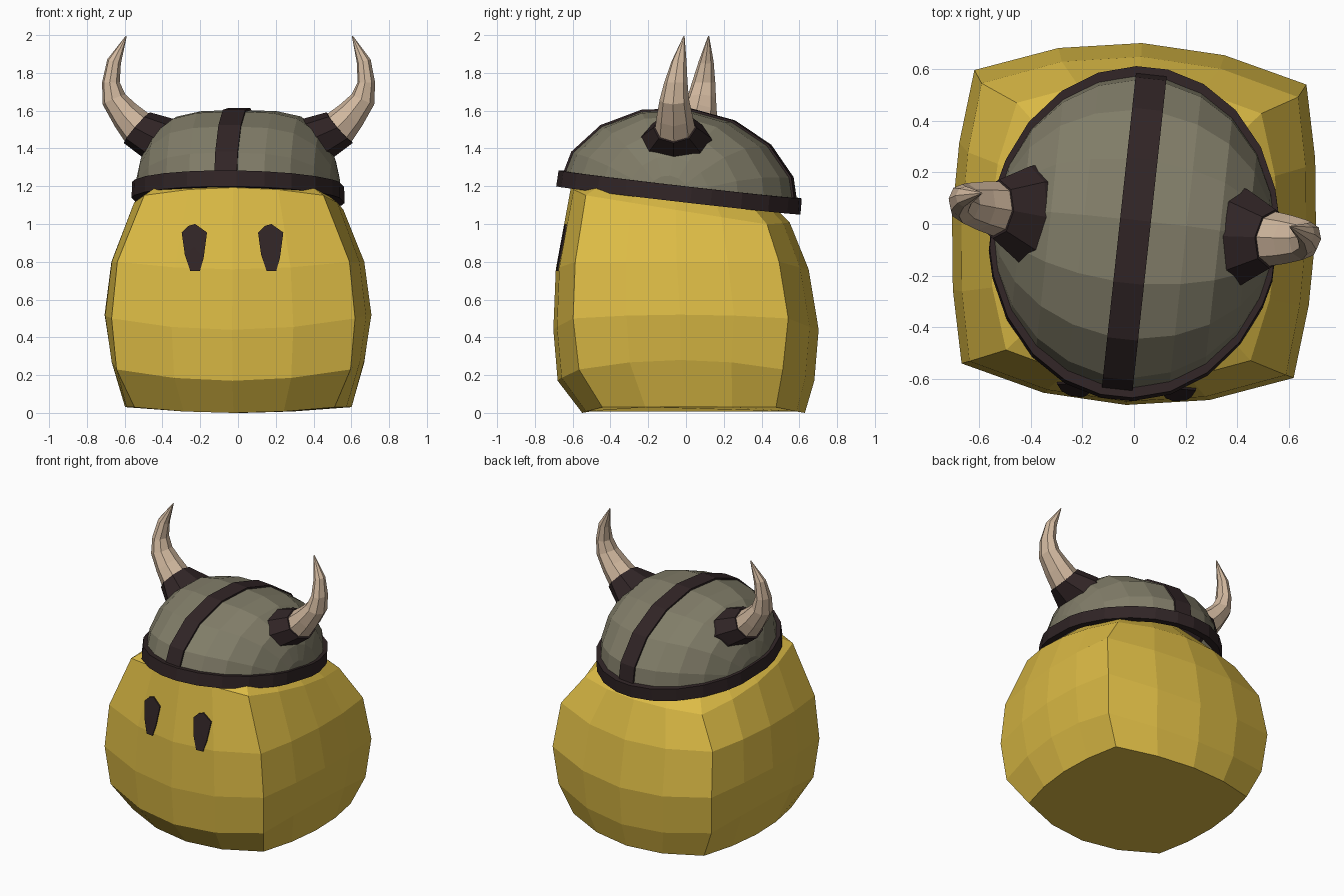
import bpy, bmesh, math
from mathutils import Vector, Matrix
from mathutils.bvhtree import BVHTree

if "Cube" in bpy.data.objects:
    bpy.data.objects.remove(bpy.data.objects["Cube"])


def material(name, rgb):
    m = bpy.data.materials.new(name)
    m.diffuse_color = (*rgb, 1)
    m.use_nodes = True
    m.node_tree.nodes["Principled BSDF"].inputs["Base Color"].default_value = m.diffuse_color
    return m


YELLOW = material("warm yellow", (0.72, 0.50, 0.06))
STEEL = material("grey green metal", (0.22, 0.205, 0.14))
DARK = material("dark brown", (0.03, 0.018, 0.019))
BONE = material("pale horn", (0.64, 0.48, 0.345))


def finish(bm, name, mat, matrix=Matrix()):
    bmesh.ops.recalc_face_normals(bm, faces=bm.faces)
    bm.transform(matrix)
    mesh = bpy.data.meshes.new(name)
    bm.to_mesh(mesh)
    bm.free()
    mesh.materials.append(mat)
    obj = bpy.data.objects.new(name, mesh)
    bpy.context.collection.objects.link(obj)
    return obj


def loft(rings, closed=True, caps=True, loop=False):
    """Bridge rows of points with quads; returns a bmesh."""
    bm = bmesh.new()
    rows = [[bm.verts.new(p) for p in r] for r in rings]
    n = len(rows[0])
    pairs = list(zip(rows, rows[1:])) + ([(rows[-1], rows[0])] if loop else [])
    for a, b in pairs:
        for i in range(n if closed else n - 1):
            j = (i + 1) % n
            bm.faces.new((a[i], a[j], b[j], b[i]))
    if caps:
        bm.faces.new(rows[0])
        bm.faces.new(rows[-1])
    return bm


# Body: bulging squarish rings, four segments on each side
def body_ring(cx, cy, mx, my, yo, zf, zc, zs, slope=0.0):
    pts = []
    for side in range(4):
        for k in range(4):
            t = k / 2 - 1
            bulge = 1 - t * t
            if side % 2 == 0:
                s = -1 if side == 0 else 1
                x, y, z = -s * cx * t, s * (cy + (my - cy) * bulge), zc + (zf - zc) * bulge
            else:
                s = 1 if side == 1 else -1
                x, y, z = s * (cx + (mx - cx) * bulge), s * cy * t, zc + (zs - zc) * bulge
            pts.append((x, y + yo, z - slope * y))
    return pts


body_bm = loft([
    body_ring(0.53, 0.46, 0.60, 0.59, 0.04, 0.0, 0.03, 0.03),
    body_ring(0.62, 0.54, 0.67, 0.68, 0.0, 0.17, 0.23, 0.28),
    body_ring(0.645, 0.57, 0.707, 0.703, 0.0, 0.44, 0.50, 0.52),
    body_ring(0.615, 0.54, 0.67, 0.67, -0.02, 0.76, 0.80, 0.80),
    body_ring(0.475, 0.48, 0.56, 0.58, -0.03, 1.10, 1.075, 1.075, 0.16),
    body_ring(0.28, 0.28, 0.34, 0.35, -0.03, 1.28, 1.26, 1.26, 0.12),
])
body_bm.transform(Matrix.Rotation(math.radians(-2.5), 4, 'Z'))
bmesh.ops.recalc_face_normals(body_bm, faces=body_bm.faces)
surface = BVHTree.FromBMesh(body_bm)
finish(body_bm, "body", YELLOW)

# Eyes: thin tapered plates laid on the body
EYE = [(-0.066, 0.955), (-0.03, 0.99), (0.005, 1.0), (0.068, 0.955),
       (0.05, 0.82), (0.03, 0.75), (-0.02, 0.75), (-0.05, 0.84)]
for name, cx, s in (("left_eye", -0.232, 1), ("right_eye", 0.172, 1)):
    def on_body(x, z, lift):
        hit = surface.ray_cast(Vector((x, -2, z)), Vector((0, 1, 0)))[0]
        return (x, hit.y - lift, z)
    front = [on_body(cx + s * x, z, 0.009) for x, z in EYE]
    back = [on_body(cx + s * x, z, -0.001) for x, z in EYE]
    bm = loft([back, front], caps=False)
    bm.verts.ensure_lookup_table()
    hub = bm.verts.new(on_body(cx, 0.88, 0.009))
    rim = bm.verts[8:16]
    for i in range(8):
        bm.faces.new((rim[i], rim[(i + 1) % 8], hub))
    finish(bm, name, DARK)

# Helmet frame: turned a little and tipped towards the back
TURN = Matrix.Rotation(math.radians(-6.2), 4, 'Z')
HELMET = (Matrix.Translation((0, -0.04, 1.13)) @ TURN
          @ Matrix.Rotation(math.radians(-6.6), 4, 'X'))
HALF = 0.545
XS = [0.06, 0.2, 0.33, 0.44, 0.51, 0.535]
XS = [-x for x in reversed(XS)] + XS


def depth(x):
    return 0.63 * math.sqrt(1 - (x / HALF) ** 2)


def arc(x, grow=0.0):
    d = depth(x) + grow
    h = 0.475 * math.sqrt(1 - (x / HALF) ** 4) + grow
    angles = [math.pi * i / 8 for i in range(9)]
    return [(x, -d * math.cos(a), h * math.sin(a)) for a in angles]


# Helmet dome: front-to-back arcs side by side
finish(loft([arc(x) for x in XS], closed=False), "helmet_dome", STEEL, HELMET)

# Centre strap over the crown
strap = [arc(-0.06), arc(-0.06, 0.012), arc(0.06, 0.012), arc(0.06)]
finish(loft(strap, closed=False, caps=False), "helmet_strap", DARK, HELMET)

# Rim band around the helmet
plan = [(x, -depth(x)) for x in XS] + [(x, depth(x)) for x in reversed(XS)]
section = [(1.035, -0.005), (1.03, 0.08), (0.95, 0.08), (0.95, -0.005)]
finish(loft([[(x * s, y * s, z) for x, y in plan] for s, z in section],
            caps=False, loop=True), "helmet_rim", DARK, HELMET)


# Horns and their sockets: eight-sided tapering tubes
def ring(centre, axis, r_side, r_depth, n=8):
    axis = Vector(axis).normalized()
    deep = Vector((0, 1, 0))
    across = axis.cross(deep).normalized()
    return [Vector(centre) + across * (r_side * math.cos(2 * math.pi * i / n))
            + deep * (r_depth * math.sin(2 * math.pi * i / n)) for i in range(n)]


SOCKET = [((0.37, 0, 1.41), (0.76, 0, 0.65), 0.14, 0.205),
          ((0.425, 0, 1.455), (0.76, 0, 0.65), 0.132, 0.19),
          ((0.54, 0.01, 1.51), (0.76, 0, 0.65), 0.107, 0.115)]
HORN = [((0.53, 0.01, 1.50), (0.76, 0, 0.65), 0.10, 0.108),
        ((0.60, 0.015, 1.575), (0.7, 0, 0.7), 0.082, 0.095),
        ((0.663, 0.02, 1.66), (0.4, 0, 0.9), 0.066, 0.078),
        ((0.68, 0.03, 1.75), (0, 0, 1), 0.047, 0.062),
        ((0.665, 0.045, 1.86), (-0.3, 0, 0.95), 0.038, 0.04),
        ((0.602, 0.065, 1.995), (-0.5, 0, 0.86), 0.003, 0.003)]
for label, side in (("left", -1), ("right", 1)):
    place = TURN @ Matrix.Diagonal((side, 1, 1, 1))
    place = Matrix.Translation((0, -0.01, 0)) @ place
    for part, rows, mat in (("horn_socket", SOCKET, DARK), ("horn", HORN, BONE)):
        bm = loft([ring(*r) for r in rows])
        bm.transform(place)
        finish(bm, label + "_" + part, mat)
